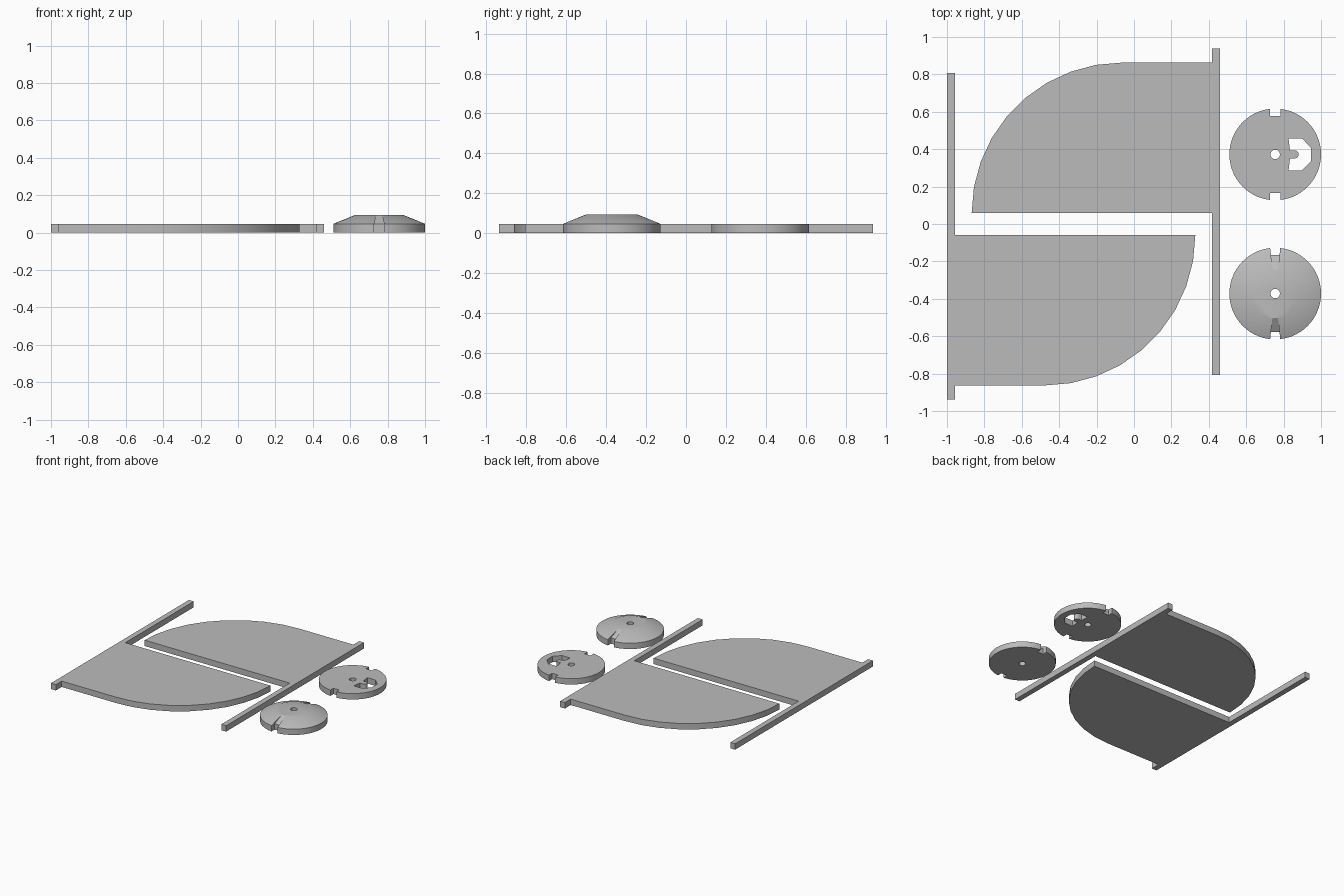
import bpy
import bmesh
from math import cos, sin, pi, radians

if "Cube" in bpy.data.objects:
    bpy.data.objects.remove(bpy.data.objects["Cube"])

THICK = 0.047        # sheet thickness
DISC_R = 0.245
DISC_X, DISC_Y = 0.755, 0.372

grey = bpy.data.materials.new("light_grey")
grey.use_nodes = True
COLOR = (0.5, 0.5, 0.5, 1)
grey.diffuse_color = COLOR
grey.node_tree.nodes["Principled BSDF"].inputs["Base Color"].default_value = COLOR


def arc(cx, cy, r, start, end, steps):
    """Points along a circular arc, both ends included."""
    angles = [radians(start + (end - start) * i / steps) for i in range(steps + 1)]
    return [(cx + r * cos(a), cy + r * sin(a)) for a in angles]


def circle(r, steps):
    return arc(0, 0, r, 0, 360, steps)[:-1]


def loft(name, sections, location=(0, 0, 0)):
    """Closed solid through a list of (z, outline) sections."""
    bm = bmesh.new()
    rings = [[bm.verts.new((x, y, z)) for x, y in pts] for z, pts in sections]
    n = len(rings[0])
    for low, high in zip(rings, rings[1:]):
        for i in range(n):
            j = (i + 1) % n
            bm.faces.new((low[i], low[j], high[j], high[i]))
    bm.faces.new(rings[0][::-1])
    bm.faces.new(rings[-1])
    bmesh.ops.recalc_face_normals(bm, faces=bm.faces)
    mesh = bpy.data.meshes.new(name)
    bm.to_mesh(mesh)
    bm.free()
    mesh.materials.append(grey)
    ob = bpy.data.objects.new(name, mesh)
    ob.location = location
    bpy.context.collection.objects.link(ob)
    return ob


def smooth(ob):
    bpy.ops.object.select_all(action="DESELECT")
    ob.select_set(True)
    bpy.context.view_layer.objects.active = ob
    bpy.ops.object.shade_smooth_by_angle(angle=radians(30))


def cut(ob, cutters):
    """Subtract the cutters, bake the result and delete the cutters."""
    for c in cutters:
        c.hide_render = True
        mod = ob.modifiers.new("cut", "BOOLEAN")
        mod.operation = "DIFFERENCE"
        mod.solver = "EXACT"
        mod.object = c
    bpy.context.view_layer.update()
    graph = bpy.context.evaluated_depsgraph_get()
    baked = bpy.data.meshes.new_from_object(ob.evaluated_get(graph))
    ob.modifiers.clear()
    ob.data = baked
    for c in cutters:
        bpy.data.objects.remove(c)


# Two quarter-round panels, each with a long bar along its straight side
panel = [(0.46, -0.807), (0.46, 0.937), (0.417, 0.937), (0.417, 0.863)]
panel += arc(-0.063, 0.058, 0.805, 90, 180, 9)
panel += [(0.417, 0.058), (0.417, -0.807)]
turned = [(-0.54 - x, -y) for x, y in panel]
for name, outline in (("back_panel", panel), ("front_panel", turned)):
    smooth(loft(name, [(0, outline), (THICK, outline)]))


def slot(side, location):
    """Rim notch that narrows and leans inwards above the sheet thickness."""
    def section(z, inner, half):
        return z, [(-half, side * inner), (half, side * inner),
                   (half, side * 0.3), (-half, side * 0.3)]
    return loft("slot_cutter", [section(-0.05, 0.205, 0.027),
                                section(THICK, 0.205, 0.027),
                                section(0.116, 0.0925, 0.009)], location)


def disc(name, y, sections, extra=()):
    loc = (DISC_X, y, 0)
    ob = loft(name, sections, loc)
    hole = circle(0.025, 24)
    cutters = [slot(s, loc) for s in (1, -1)]
    cutters.append(loft("hole_cutter", [(-0.05, hole), (0.2, hole)], loc))
    for outline in extra:
        cutters.append(loft("window_cutter", [(-0.05, outline), (0.2, outline)], loc))
    cut(ob, cutters)
    smooth(ob)


rim = circle(DISC_R, 64)

# Flat disc with a bevelled window and a round-ended tab inside it
window = [(0.071, -0.086), (0.143, -0.086), (0.192, -0.035),
          (0.192, 0.035), (0.143, 0.086), (0.071, 0.086), (0.079, 0.0215)]
window += arc(0.104, 0, 0.0215, 90, -90, 8)
window += [(0.079, -0.0215)]
disc("flat_disc", DISC_Y, [(0, rim), (THICK, rim)], [window])

# Domed disc with a sloping shoulder and a flat top
disc("domed_disc", -DISC_Y, [(0, rim), (THICK, rim), (0.093, circle(0.132, 64))])
